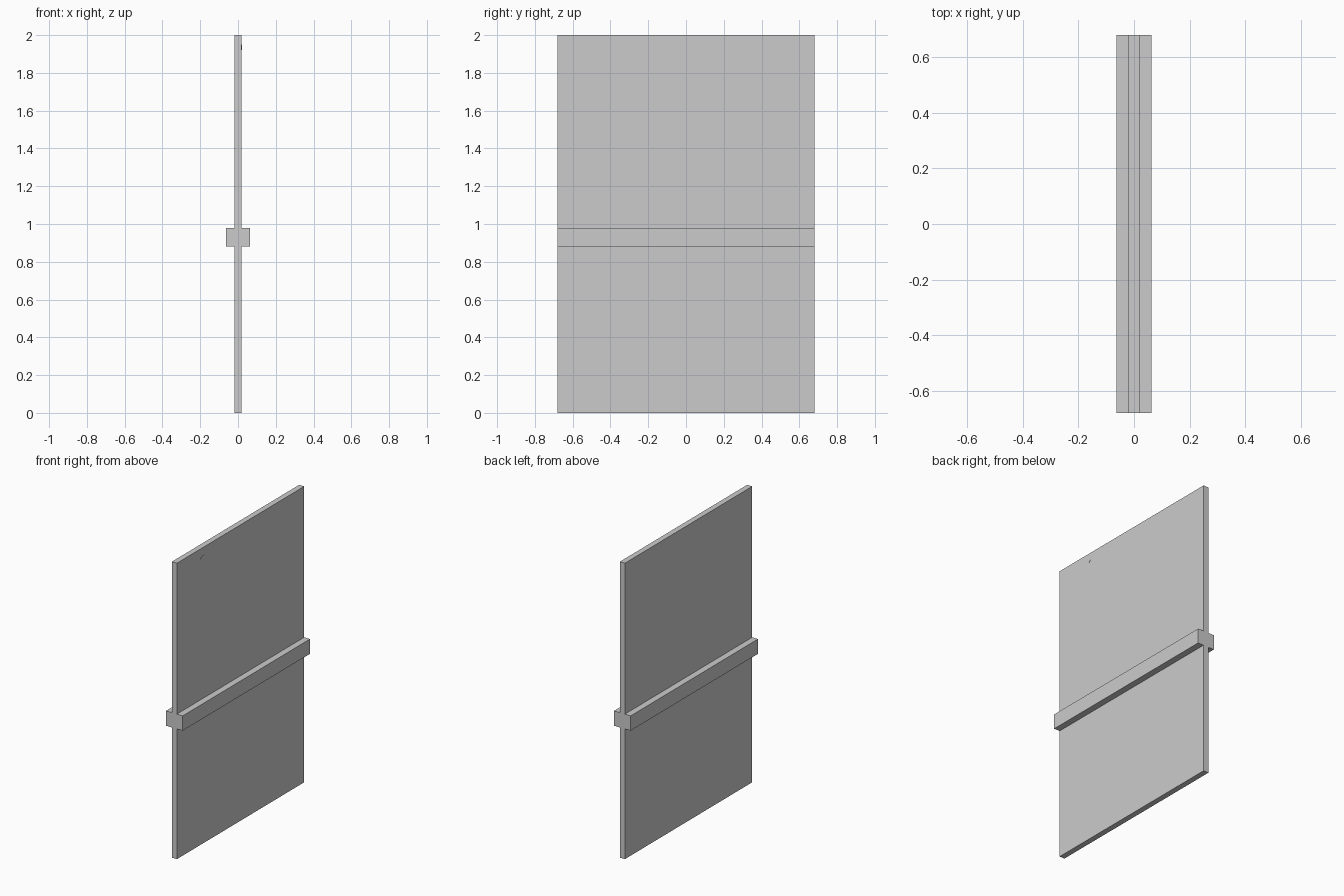
import bpy, bmesh
from mathutils import Vector

if "Cube" in bpy.data.objects:
    bpy.data.objects.remove(bpy.data.objects["Cube"])


def extrude_outline(name, points, direction):
    """Solid made by sweeping a closed 3D outline along a direction."""
    bm = bmesh.new()
    face = bm.faces.new([bm.verts.new(p) for p in points])
    result = bmesh.ops.extrude_face_region(bm, geom=[face], use_keep_orig=True)
    verts = [v for v in result["geom"] if isinstance(v, bmesh.types.BMVert)]
    bmesh.ops.translate(bm, verts=verts, vec=Vector(direction))
    bmesh.ops.recalc_face_normals(bm, faces=bm.faces)
    mesh = bpy.data.meshes.new(name)
    bm.to_mesh(mesh)
    bm.free()
    obj = bpy.data.objects.new(name, mesh)
    bpy.context.collection.objects.link(obj)
    return obj


half_panel, half_rail, half_width = 0.019, 0.0625, 0.68

# Panel and its crossing rail, one continuous cross-section run along y
right = [(half_panel, 0), (half_panel, 0.88), (half_rail, 0.88),
         (half_rail, 0.98), (half_panel, 0.98), (half_panel, 2)]
section = right + [(-x, z) for x, z in reversed(right)]
extrude_outline("panel_with_rail", [(x, -half_width, z) for x, z in section],
                (0, 2 * half_width, 0))

# Tiny triangular mark near the top corner of the right face
mark = [(-0.43, 1.938), (-0.415, 1.92), (-0.39, 1.949)]
extrude_outline("corner_mark", [(half_panel - 0.001, y, z) for y, z in mark],
                (0.002, 0, 0))
